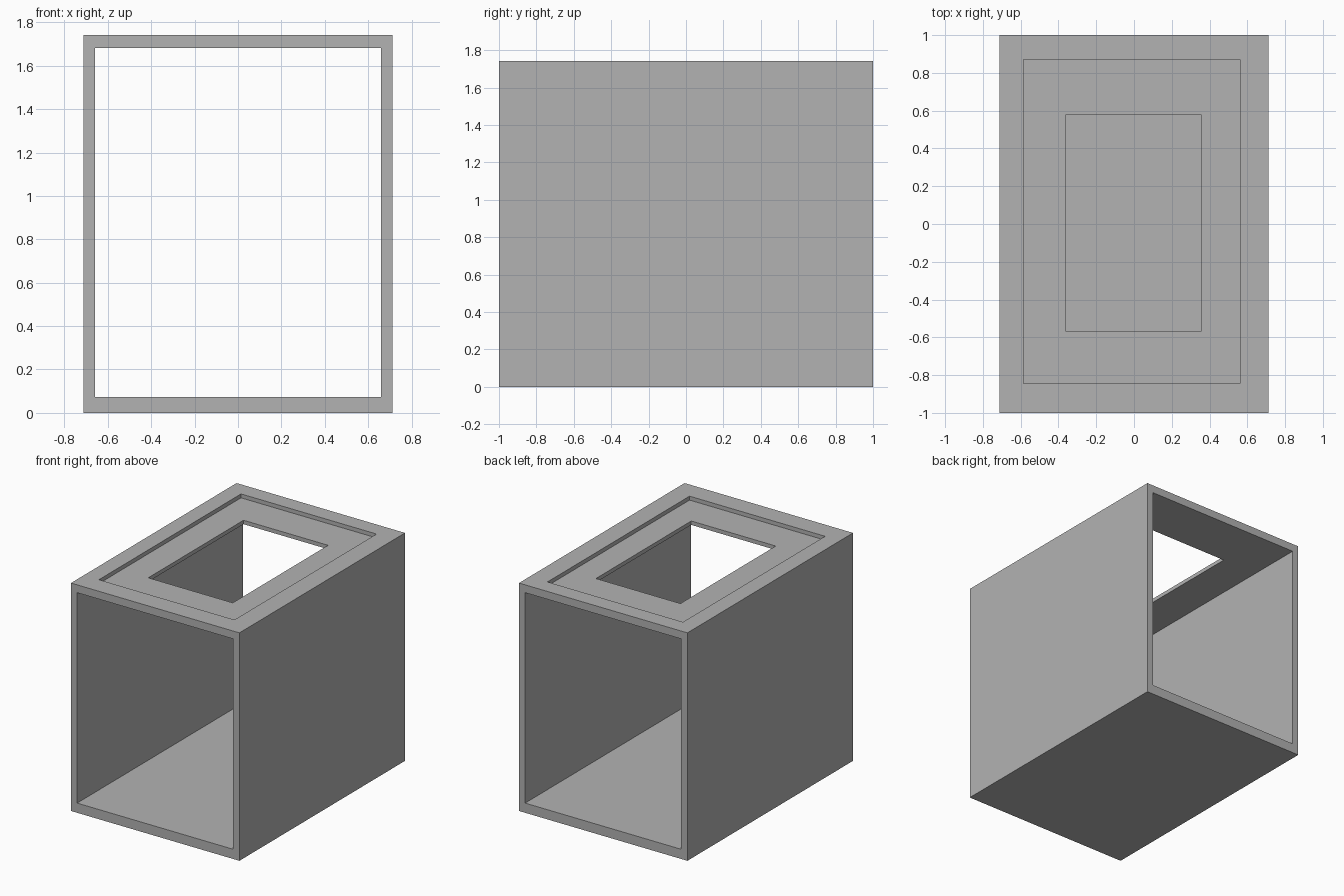
import bpy

if "Cube" in bpy.data.objects:
    bpy.data.objects.remove(bpy.data.objects["Cube"], do_unlink=True)

grey = bpy.data.materials.new("plain_grey")
grey.use_nodes = True
colour = (0.448, 0.448, 0.448, 1)
grey.diffuse_color = colour
grey.node_tree.nodes["Principled BSDF"].inputs["Base Color"].default_value = colour


def box(name, x, y, z):
    """Box spanning the (low, high) range on each axis."""
    spans = (x, y, z)
    bpy.ops.mesh.primitive_cube_add(size=1, location=[(a + b) / 2 for a, b in spans])
    obj = bpy.context.object
    obj.name = name
    obj.scale = [b - a for a, b in spans]
    bpy.ops.object.transform_apply(location=True, rotation=False, scale=True)
    obj.data.materials.append(grey)
    return obj


def cut(target, cutter):
    """Subtract the cutter from the target, then discard it."""
    mod = target.modifiers.new(cutter.name, 'BOOLEAN')
    mod.operation = 'DIFFERENCE'
    mod.solver = 'EXACT'
    mod.object = cutter
    bpy.context.view_layer.objects.active = target
    bpy.ops.object.modifier_apply(modifier=mod.name)
    bpy.data.objects.remove(cutter, do_unlink=True)


height = 1.742
ledge = height - 0.03

# Outer casing
casing = box("casing", (-0.712, 0.712), (-1, 1), (0, height))

# Passage open at front and back
cut(casing, box("passage", (-0.66, 0.66), (-1.2, 1.2), (0.074, 1.682)))

# Shallow recess in the top panel
cut(casing, box("top_recess", (-0.585, 0.561), (-0.844, 0.872), (ledge, 2)))

# Window through the top panel
cut(casing, box("top_window", (-0.36, 0.355), (-0.57, 0.581), (1.5, 1.9)))
